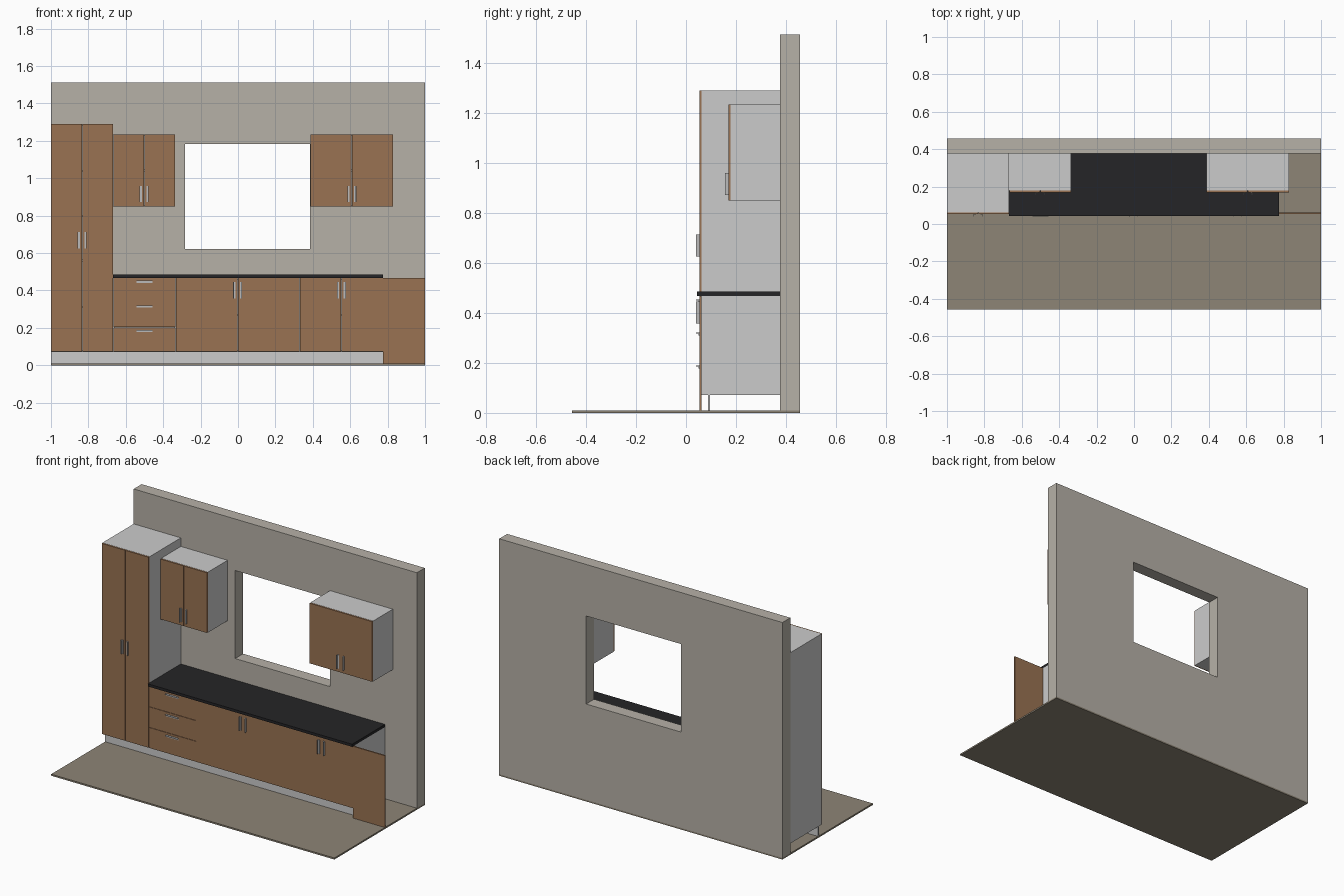
import bpy

if "Cube" in bpy.data.objects:
    bpy.data.objects.remove(bpy.data.objects["Cube"])

def material(name, rgb):
    m = bpy.data.materials.new(name)
    m.diffuse_color = (*rgb, 1)
    m.use_nodes = True
    m.node_tree.nodes["Principled BSDF"].inputs["Base Color"].default_value = m.diffuse_color
    return m

WOOD = material("wood", (0.32, 0.17, 0.085))
WHITE = material("white_board", (0.65, 0.65, 0.62))
BLACK = material("black_top", (0.018, 0.018, 0.02))
WALL = material("wall_paint", (0.47, 0.44, 0.39))
FLOOR = material("floor", (0.27, 0.235, 0.18))
METAL = material("metal", (0.5, 0.5, 0.5))

def box(name, x, y, z, mat):
    (x0, x1), (y0, y1), (z0, z1) = x, y, z
    v = [(a, b, c) for a in (x0, x1) for b in (y0, y1) for c in (z0, z1)]
    f = [(0, 1, 3, 2), (4, 6, 7, 5), (0, 4, 5, 1), (2, 3, 7, 6), (0, 2, 6, 4), (1, 5, 7, 3)]
    me = bpy.data.meshes.new(name)
    me.from_pydata(v, [], f)
    me.materials.append(mat)
    ob = bpy.data.objects.new(name, me)
    bpy.context.collection.objects.link(ob)
    return ob

BACK = 0.376   # room face of the wall
T = 0.009      # board thickness
GAP = 0.001    # half gap between fronts

def carcass(name, x0, x1, y0, z0, z1, shelves=()):
    """Hollow cabinet made of boards, open at the front."""
    y = (y0, BACK)
    box(name + "_left_side", (x0, x0 + T), y, (z0, z1), WHITE)
    box(name + "_right_side", (x1 - T, x1), y, (z0, z1), WHITE)
    xi = (x0 + T, x1 - T)
    box(name + "_bottom", xi, y, (z0, z0 + T), WHITE)
    box(name + "_top", xi, y, (z1 - T, z1), WHITE)
    box(name + "_back", xi, (BACK - 0.003, BACK), (z0 + T, z1 - T), WHITE)
    for s in shelves:
        box(name + "_shelf", xi, (y0 + 0.005, BACK - 0.003), (s - T / 2, s + T / 2), WHITE)

def front(name, x0, x1, y1, z0, z1):
    box(name, (x0 + GAP, x1 - GAP), (y1 - T, y1), (z0 + GAP, z1 - GAP), WOOD)

def handle_v(name, x, y, z0, side):
    """Upright angle-profile pull: flat flange and a projecting lip."""
    z = (z0, z0 + 0.088)
    w = 0.006
    box(name + "_flange", (x - w, x + w), (y - 0.003, y), z, METAL)
    lx = sorted((x + side * w, x + side * (w - 0.003)))
    box(name + "_lip", lx, (y - 0.013, y - 0.003), z, METAL)

def handle_h(name, x, y, z):
    xs = (x - 0.044, x + 0.044)
    box(name + "_flange", xs, (y - 0.003, y), (z - 0.006, z + 0.006), METAL)
    box(name + "_lip", xs, (y - 0.013, y - 0.003), (z + 0.003, z + 0.006), METAL)

def double_doors(name, x0, x1, y1, z0, z1, hz):
    m = (x0 + x1) / 2
    front(name + "_left_door", x0, m, y1, z0, z1)
    front(name + "_right_door", m, x1, y1, z0, z1)
    for s, side in ((-1, "left"), (1, "right")):
        handle_v(f"{name}_{side}_handle", m + s * 0.018, y1 - T, hz, s)

# floor, and wall with window opening
box("floor", (-1, 1), (-0.456, 0.456), (0, 0.01), FLOOR)
wall = box("wall", (-1, 1), (BACK, 0.456), (0.01, 1.513), WALL)
cutter = box("window_cutter", (-0.283, 0.386), (0.3, 0.6), (0.622, 1.184), WALL)
cutter.hide_render = True
mod = wall.modifiers.new("window", "BOOLEAN")
mod.operation, mod.object, mod.solver = "DIFFERENCE", cutter, "EXACT"
bpy.context.view_layer.objects.active = wall
bpy.ops.object.modifier_apply(modifier=mod.name)
bpy.data.objects.remove(cutter)

# tall larder
YB, YW = 0.062, 0.178          # front planes of base and wall carcasses
ZB, ZT = 0.072, 0.468          # base carcass height
X = (-1, -0.667, -0.333, 0.33, 0.775)
carcass("larder", X[0], X[1], YB, ZB, 1.29, (0.31, 0.56, 0.8, 1.04))
double_doors("larder", X[0], X[1], YB, ZB, 1.29, 0.625)

# drawer unit
carcass("drawer_unit", X[1], X[2], YB, ZB, ZT)
h = (ZT - ZB) / 3
for i in range(3):
    z = ZB + i * h
    front(f"drawer_front_{i + 1}", X[1], X[2], YB, z, z + h)
    handle_h(f"drawer_handle_{i + 1}", (X[1] + X[2]) / 2, YB - T, z + h - 0.021)

# base units with double doors
for name, a, b in (("sink_unit", X[2], X[3]), ("base_unit", X[3], X[4])):
    carcass(name, a, b, YB, ZB, ZT, (0.27,))
    double_doors(name, a, b, YB, ZB, ZT, 0.358)

# appliance panel, plinth, worktop
box("appliance_panel", (X[4] + GAP, 1), (YB - T, YB), (0.01, ZT), WOOD)
box("plinth", (X[0], X[4]), (0.087, 0.096), (0.01, ZB), WHITE)
box("worktop", (X[1], X[4]), (0.044, BACK), (ZT, 0.485), BLACK)

# wall cabinets
for name, a, b in (("left_wall_unit", X[1], -0.337), ("right_wall_unit", 0.387, 0.83)):
    carcass(name, a, b, YW, 0.849, 1.235, (1.042,))
    double_doors(name, a, b, YW, 0.849, 1.235, 0.872)
